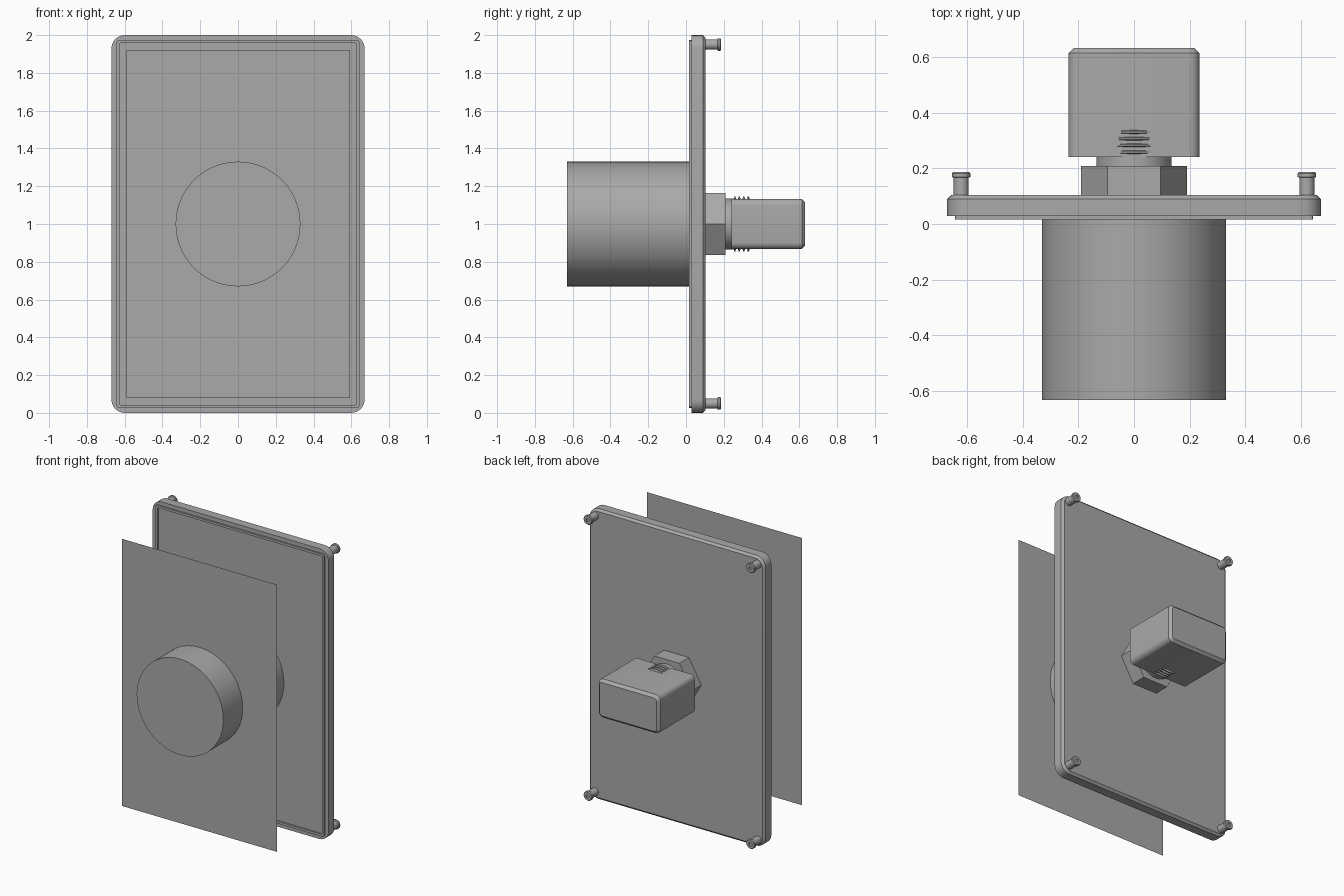
import bpy, bmesh, math
from mathutils import Matrix, Vector

cube = bpy.data.objects.get("Cube")
if cube:
    bpy.data.objects.remove(cube, do_unlink=True)

grey = bpy.data.materials.new("plain_grey")
grey.use_nodes = True
grey.diffuse_color = (0.4, 0.4, 0.4, 1)
grey.node_tree.nodes["Principled BSDF"].inputs["Base Color"].default_value = (0.4, 0.4, 0.4, 1)
MID = 1.0  # height of the shared axis


def finish(bm, name, smooth=True):
    bmesh.ops.recalc_face_normals(bm, faces=bm.faces)
    mesh = bpy.data.meshes.new(name)
    bm.to_mesh(mesh)
    bm.free()
    mesh.materials.append(grey)
    ob = bpy.data.objects.new(name, mesh)
    bpy.context.collection.objects.link(ob)
    if smooth:
        bpy.ops.object.select_all(action='DESELECT')
        ob.select_set(True)
        bpy.context.view_layer.objects.active = ob
        bpy.ops.object.shade_smooth_by_angle(angle=math.radians(30))
    return ob


def loft(bm, rings, caps=True):
    """Skin a row of equal-length point loops."""
    loops = [[bm.verts.new(p) for p in ring] for ring in rings]
    n = len(loops[0])
    for a, b in zip(loops, loops[1:]):
        for i in range(n):
            j = (i + 1) % n
            bm.faces.new((a[i], a[j], b[j], b[i]))
    if caps:
        bm.faces.new(loops[0])
        bm.faces.new(loops[-1])


def round_rect(w, h, r, y, steps=6):
    """Rounded rectangle loop facing along y, half sizes w and h."""
    pts = []
    for k, (sx, sz) in enumerate(((1, 1), (-1, 1), (-1, -1), (1, -1))):
        for s in range(steps + 1):
            a = math.pi / 2 * (k + s / steps)
            pts.append((sx * (w - r) + r * math.cos(a), y,
                        MID + sz * (h - r) + r * math.sin(a)))
    return pts


def turned(name, profile, sides=64, x=0, z=MID, smooth=True):
    """Solid of revolution along y from (radius, y) pairs."""
    bm = bmesh.new()
    loft(bm, [[(x + r * math.cos(t), y, z + r * math.sin(t))
               for t in (math.tau * i / sides for i in range(sides))]
              for r, y in profile])
    return finish(bm, name, smooth)


# Back plate with rounded corners and a chamfered rear edge
bm = bmesh.new()
loft(bm, [round_rect(0.67, 1.0, 0.07, 0.028), round_rect(0.67, 1.0, 0.07, 0.09),
          round_rect(0.655, 0.985, 0.055, 0.104)])
finish(bm, "back_plate")

# Thin raised lip around the front of the plate
bm = bmesh.new()
outer, inner = (0.643, 0.973), (0.627, 0.957)
loft(bm, [round_rect(*outer, 0.012, 0.03, 2), round_rect(*outer, 0.012, 0.017, 2),
          round_rect(*inner, 0.004, 0.017, 2), round_rect(*inner, 0.004, 0.03, 2)], caps=False)
finish(bm, "front_lip", smooth=False)

# Flat sheet standing off in front of the plate
bm = bmesh.new()
bmesh.ops.create_grid(bm, x_segments=1, y_segments=1, size=1,
                      matrix=Matrix.Translation(Vector((0, -0.42, MID)))
                      @ Matrix.Rotation(math.pi / 2, 4, 'X')
                      @ Matrix.Diagonal((0.59, 0.92, 1, 1)))
finish(bm, "front_sheet", smooth=False)

# Large round body, hex nut and neck on one axis
turned("round_body", [(0.33, -0.631), (0.33, 0.028)], sides=96)
turned("hex_nut", [(0.19, 0.104), (0.19, 0.208)], sides=6, smooth=False)
turned("neck", [(0.135, 0.2), (0.135, 0.245)])

# Threaded stem whose crests break through the connector block
thread = [(0.128, 0.24)]
for i in range(4):
    y = 0.258 + i * 0.024
    thread += [(0.128, y - 0.008), (0.146, y - 0.003), (0.146, y + 0.003), (0.128, y + 0.008)]
thread.append((0.128, 0.345))
turned("threaded_stem", thread)

# Connector block with rounded long edges and a chamfered end
bm = bmesh.new()
loft(bm, [round_rect(0.235, 0.133, 0.035, 0.24), round_rect(0.235, 0.133, 0.035, 0.613),
          round_rect(0.217, 0.115, 0.022, 0.631)])
finish(bm, "connector_block")

# Corner screws with a shallow socket in each head
for side, sx in (("left", 1), ("right", -1)):
    for level, sz in (("upper", 1), ("lower", -1)):
        turned(f"{level}_{side}_screw",
               [(0.027, 0.1), (0.027, 0.166), (0.033, 0.169), (0.033, 0.181),
                (0.029, 0.186), (0.012, 0.186), (0.012, 0.179)],
               sides=24, x=sx * 0.62, z=MID + sz * 0.95)
